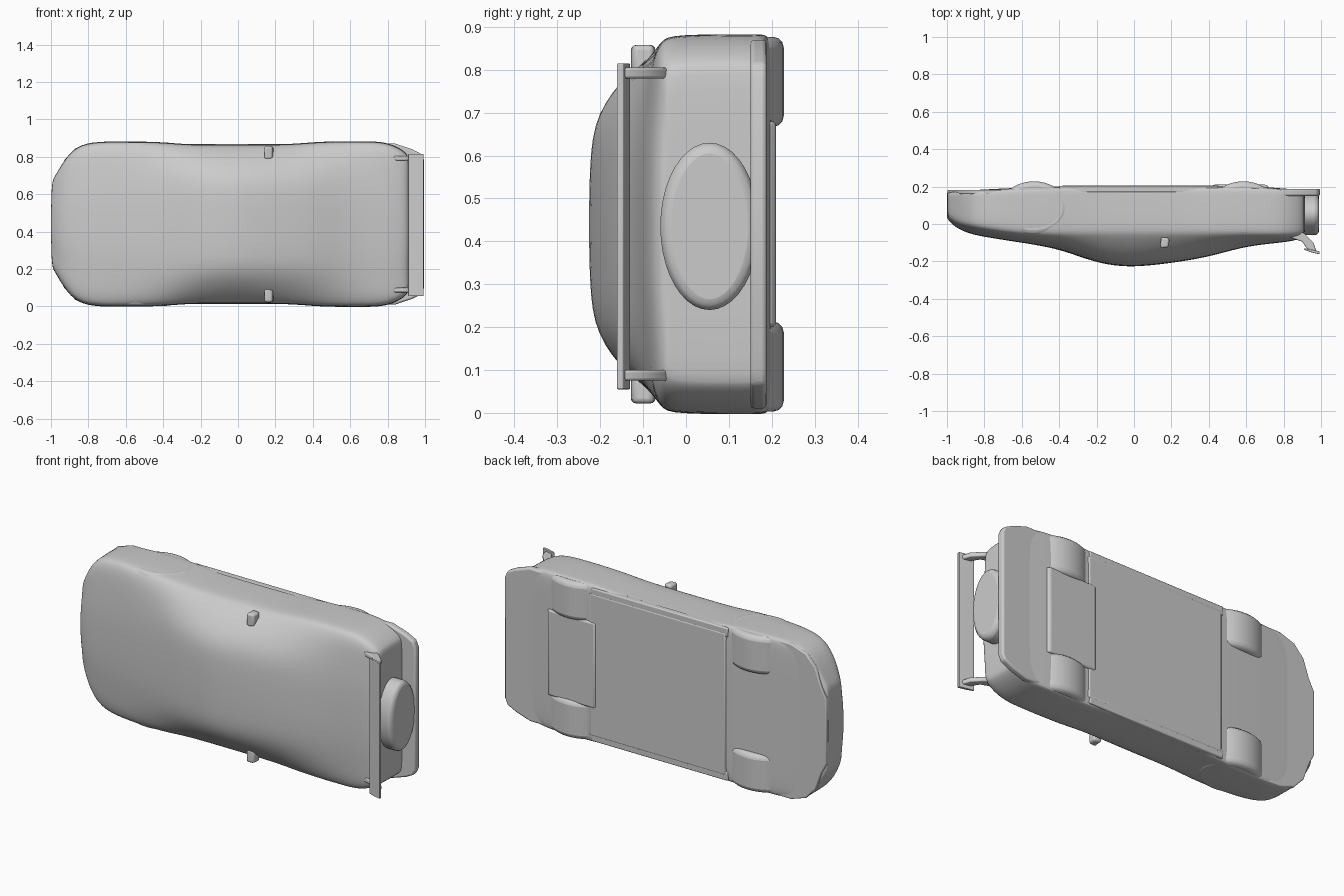
import bpy, bmesh, math
from mathutils import Matrix

if "Cube" in bpy.data.objects:
    bpy.data.objects.remove(bpy.data.objects["Cube"])

ZC = 0.44  # mid-plane of the car, which lies on its side


def finish(name, bm, bevel=0, subsurf=0, angle=40):
    bmesh.ops.recalc_face_normals(bm, faces=bm.faces[:])
    me = bpy.data.meshes.new(name)
    bm.to_mesh(me)
    bm.free()
    ob = bpy.data.objects.new(name, me)
    bpy.context.collection.objects.link(ob)
    if bevel:
        m = ob.modifiers.new("bevel", 'BEVEL')
        m.width, m.segments, m.limit_method = bevel, 3, 'ANGLE'
    if subsurf:
        m = ob.modifiers.new("smooth", 'SUBSURF')
        m.levels = m.render_levels = subsurf
    bpy.ops.object.select_all(action='DESELECT')
    ob.select_set(True)
    bpy.context.view_layer.objects.active = ob
    bpy.ops.object.shade_smooth_by_angle(angle=math.radians(angle))
    return ob


def extrude(name, pts, axis, a, b, bevel=0.01):
    # extrude an outline: x/y points along Z, or x/z points along Y
    bm = bmesh.new()
    place = (lambda p, d: (p[0], p[1], d)) if axis == 'Z' else (lambda p, d: (p[0], d, p[1]))
    low = [bm.verts.new(place(p, a)) for p in pts]
    high = [bm.verts.new(place(p, b)) for p in pts]
    bm.faces.new(low)
    bm.faces.new(high)
    for i in range(len(pts)):
        j = (i + 1) % len(pts)
        bm.faces.new((low[i], low[j], high[j], high[i]))
    return finish(name, bm, bevel)


def mirrored(half):
    # full plan outline (x, z) from one half (x, offset from mid-plane)
    return [(x, ZC + w) for x, w in half] + [(x, ZC - w) for x, w in reversed(half)]


def drum(name, centre, rx, ry, depth, axis='Z', bevel=0.02):
    bm = bmesh.new()
    bmesh.ops.create_cone(bm, cap_ends=True, segments=40, radius1=1, radius2=1, depth=depth)
    bmesh.ops.scale(bm, verts=bm.verts[:], vec=(rx, ry, 1))
    if axis == 'X':
        bmesh.ops.rotate(bm, verts=bm.verts[:], matrix=Matrix.Rotation(math.pi / 2, 3, 'Y'))
    bmesh.ops.translate(bm, verts=bm.verts[:], vec=centre)
    return finish(name, bm, bevel)


# Body shell: x, half width, shoulder y, roof half width, roof y, floor y
sections = [
    (-1.00, 0.22, 0.06, 0.15, 0.035, 0.165),
    (-0.985, 0.245, 0.04, 0.18, 0.01, 0.17),
    (-0.94, 0.325, 0.01, 0.23, -0.025, 0.175),
    (-0.88, 0.405, -0.01, 0.28, -0.05, 0.18),
    (-0.79, 0.442, -0.03, 0.30, -0.07, 0.185),
    (-0.60, 0.442, -0.055, 0.31, -0.098, 0.195),
    (-0.42, 0.440, -0.06, 0.31, -0.128, 0.20),
    (-0.30, 0.428, -0.06, 0.30, -0.170, 0.20),
    (-0.18, 0.425, -0.06, 0.29, -0.210, 0.20),
    (-0.04, 0.425, -0.06, 0.285, -0.230, 0.20),
    (0.12, 0.425, -0.06, 0.285, -0.218, 0.20),
    (0.30, 0.428, -0.06, 0.28, -0.192, 0.20),
    (0.42, 0.440, -0.06, 0.28, -0.168, 0.20),
    (0.56, 0.443, -0.06, 0.29, -0.128, 0.20),
    (0.68, 0.443, -0.06, 0.31, -0.108, 0.20),
    (0.79, 0.440, -0.06, 0.33, -0.098, 0.19),
    (0.87, 0.405, -0.055, 0.33, -0.085, 0.185),
    (0.905, 0.375, -0.045, 0.31, -0.07, 0.18),
    (0.915, 0.350, -0.03, 0.28, -0.05, 0.17),
]
bm = bmesh.new()
rings = []
for x, w, s, r, t, b in sections:
    mid = (r + w) / 2
    half = [(r * 0.5, t), (r * 0.9, t + 0.012), (mid, t * 0.45 + s * 0.55),
            (w * 0.97, s), (w, s + 0.03), (w, b - 0.035), (w, b - 0.008),
            (w - 0.03, b), (w * 0.5, b)]
    loop = [(0, t - 0.002)] + half + [(0, b)] + [(-z, y) for z, y in reversed(half)]
    rings.append([bm.verts.new((x, y, ZC + z)) for z, y in loop])
for a, c in zip(rings, rings[1:]):
    for i in range(len(a)):
        j = (i + 1) % len(a)
        bm.faces.new((a[i], a[j], c[j], c[i]))
for ring in (rings[0], rings[-1]):
    for i in range(len(ring) // 2):  # caps joining the mirrored halves
        quad = [ring[i], ring[i + 1], ring[-i - 1], ring[-i]]
        bm.faces.new(list(dict.fromkeys(quad)))
finish("body_shell", bm, subsurf=2, angle=60)

# Wheels, flush with the flanks
for end, x in (("front", -0.535), ("rear", 0.585)):
    for side, z in (("left", 0.108), ("right", 0.772)):
        drum(f"{end}_wheel_{side}", (x, 0.085, z), 0.18, 0.143, 0.21, bevel=0.025)

# Underfloor panels and side sills
extrude("underfloor", [(-0.39, 0.17), (0.46, 0.17), (0.46, 0.205), (-0.39, 0.205)], 'Z', 0.04, 0.84)
extrude("rear_underfloor", [(0.40, 0.17), (0.74, 0.17), (0.71, 0.21), (0.42, 0.21)], 'Z', 0.20, 0.68)
for side, z0 in (("left", 0.012), ("right", 0.818)):
    extrude(f"sill_{side}", [(-0.40, 0.17), (0.45, 0.17), (0.45, 0.203), (-0.40, 0.203)], 'Z', z0, z0 + 0.05, 0.006)

# Front and rear bumper lips
extrude("front_lip", mirrored([(-0.997, 0.18), (-0.965, 0.24), (-0.93, 0.34), (-0.87, 0.405), (-0.78, 0.435), (-0.71, 0.435)]),
        'Y', 0.16, 0.183, 0.006)
extrude("rear_lip", mirrored([(0.74, 0.43), (0.84, 0.43), (0.93, 0.40), (0.98, 0.375), (0.995, 0.34)]),
        'Y', 0.15, 0.188, 0.01)

# Oval tail panel
drum("tail_panel", (0.92, 0.055, 0.435), 0.195, 0.115, 0.14, 'X', 0.025)

# Rear wing blade on two swept brackets
extrude("rear_wing", [(0.91, -0.138), (0.95, -0.152), (0.992, -0.162), (0.992, -0.146), (0.95, -0.137), (0.91, -0.13)], 'Z', 0.055, 0.815, 0.003)
for side, z in (("left", 0.075), ("right", 0.78)):
    extrude(f"wing_bracket_{side}", [(0.83, -0.07), (0.90, -0.095), (0.93, -0.14), (0.975, -0.148), (0.96, -0.10), (0.91, -0.05), (0.84, -0.02)],
            'Z', z, z + 0.025, 0.006)

# Door mirrors with short stems
for side, s in (("left", -1), ("right", 1)):
    a, c = sorted((ZC + s * 0.345, ZC + s * 0.418))
    extrude(f"mirror_{side}", [(0.14, -0.13), (0.185, -0.125), (0.19, -0.075), (0.145, -0.07)], 'Z', a, c, 0.012)
    a, c = sorted((ZC + s * 0.31, ZC + s * 0.37))
    extrude(f"mirror_stem_{side}", [(0.15, -0.12), (0.18, -0.12), (0.18, -0.08), (0.15, -0.08)], 'Z', a, c, 0.006)
